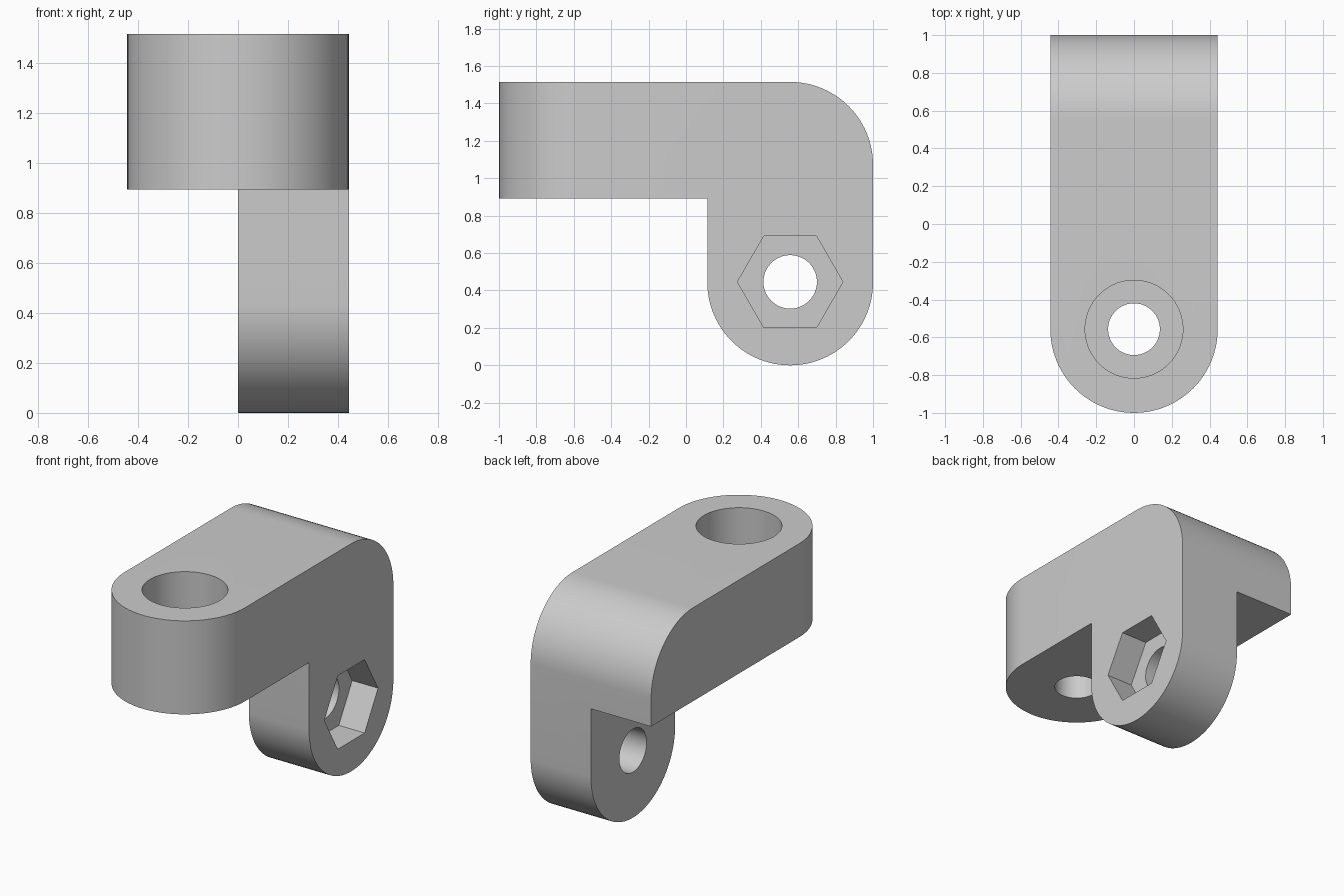
import bpy
import bmesh
from math import sin, cos, radians
from mathutils import Vector

if "Cube" in bpy.data.objects:
    bpy.data.objects.remove(bpy.data.objects["Cube"])

R = 0.443                      # half width and rounding radius
LENGTH, HEIGHT, ARM_Z = 1.0, 1.515, 0.893
LEG_Y, LEG_Z = LENGTH - R, R + 0.003   # leg hole axis
ARM_Y = R - LENGTH                     # arm hole axis


def arc(cx, cy, r, start, end, steps):
    angles = [radians(start + (end - start) * i / steps) for i in range(steps + 1)]
    return [(cx + r * cos(a), cy + r * sin(a)) for a in angles]


def prism(name, outline, axis, low, high):
    """Extrude an outline along x (points are y, z) or z (points are x, y)."""
    place = (lambda p: Vector((low, *p))) if axis == "x" else (lambda p: Vector((*p, low)))
    step = Vector((high - low, 0, 0)) if axis == "x" else Vector((0, 0, high - low))
    bm = bmesh.new()
    face = bm.faces.new([bm.verts.new(place(p)) for p in outline])
    top = bmesh.ops.extrude_face_region(bm, geom=[face])["geom"]
    bmesh.ops.translate(bm, vec=step, verts=[g for g in top if isinstance(g, bmesh.types.BMVert)])
    bmesh.ops.recalc_face_normals(bm, faces=bm.faces)
    mesh = bpy.data.meshes.new(name)
    bm.to_mesh(mesh)
    bm.free()
    obj = bpy.data.objects.new(name, mesh)
    bpy.context.collection.objects.link(obj)
    return obj


def carve(body, tool, operation="DIFFERENCE"):
    mod = body.modifiers.new(tool.name, "BOOLEAN")
    mod.operation, mod.solver, mod.object = operation, "EXACT", tool
    bpy.context.view_layer.objects.active = body
    bpy.ops.object.modifier_apply(modifier=mod.name)
    bpy.data.objects.remove(tool)


def circle(cx, cy, r, sides=72):
    return arc(cx, cy, r, 0, 360, sides)[:-1]


# L-shaped side outline with a rounded shoulder and rounded foot
side = [(-LENGTH - 0.1, HEIGHT), (-LENGTH - 0.1, ARM_Z), (LEG_Y - R, ARM_Z)]
side += arc(LEG_Y, R, R, 180, 360, 48)
side += arc(LEG_Y, HEIGHT - R, R, 0, 90, 24)
bracket = prism("hinge_bracket", side, "x", -0.6, 0.6)

# Plan outline with a rounded front end
plan = [(R, 1.2), (-R, 1.2)] + arc(0, ARM_Y, R, 180, 360, 48)
carve(bracket, prism("plan_cutter", plan, "z", -0.2, 1.8), "INTERSECT")

# Half of the leg removed below the arm
notch = [(0, 0), (0, ARM_Z), (1.2, ARM_Z), (1.2, -0.1), (0, -0.1)][1:]
carve(bracket, prism("notch_cutter", notch, "x", -0.7, 0))

# Arm bolt hole and counterbore
carve(bracket, prism("arm_hole_cutter", circle(0, ARM_Y, 0.137), "z", 0.7, 1.7))
carve(bracket, prism("counterbore_cutter", circle(0, ARM_Y, 0.259), "z", HEIGHT - 0.33, 1.7))

# Leg bolt hole and hexagonal nut pocket
carve(bracket, prism("leg_hole_cutter", circle(LEG_Y, LEG_Z, 0.143), "x", -0.2, 0.7))
carve(bracket, prism("nut_pocket_cutter", circle(LEG_Y, LEG_Z, 0.282, 6), "x", R - 0.19, 0.7))

# Single grey finish
grey = bpy.data.materials.new("light_grey")
grey.use_nodes = True
colour = (0.6, 0.6, 0.6, 1)
grey.diffuse_color = colour
grey.node_tree.nodes["Principled BSDF"].inputs["Base Color"].default_value = colour
bracket.data.materials.clear()
bracket.data.materials.append(grey)
for poly in bracket.data.polygons:
    poly.material_index = 0

bpy.ops.object.select_all(action="DESELECT")
bracket.select_set(True)
bpy.context.view_layer.objects.active = bracket
bpy.ops.object.shade_smooth_by_angle(angle=radians(30))
